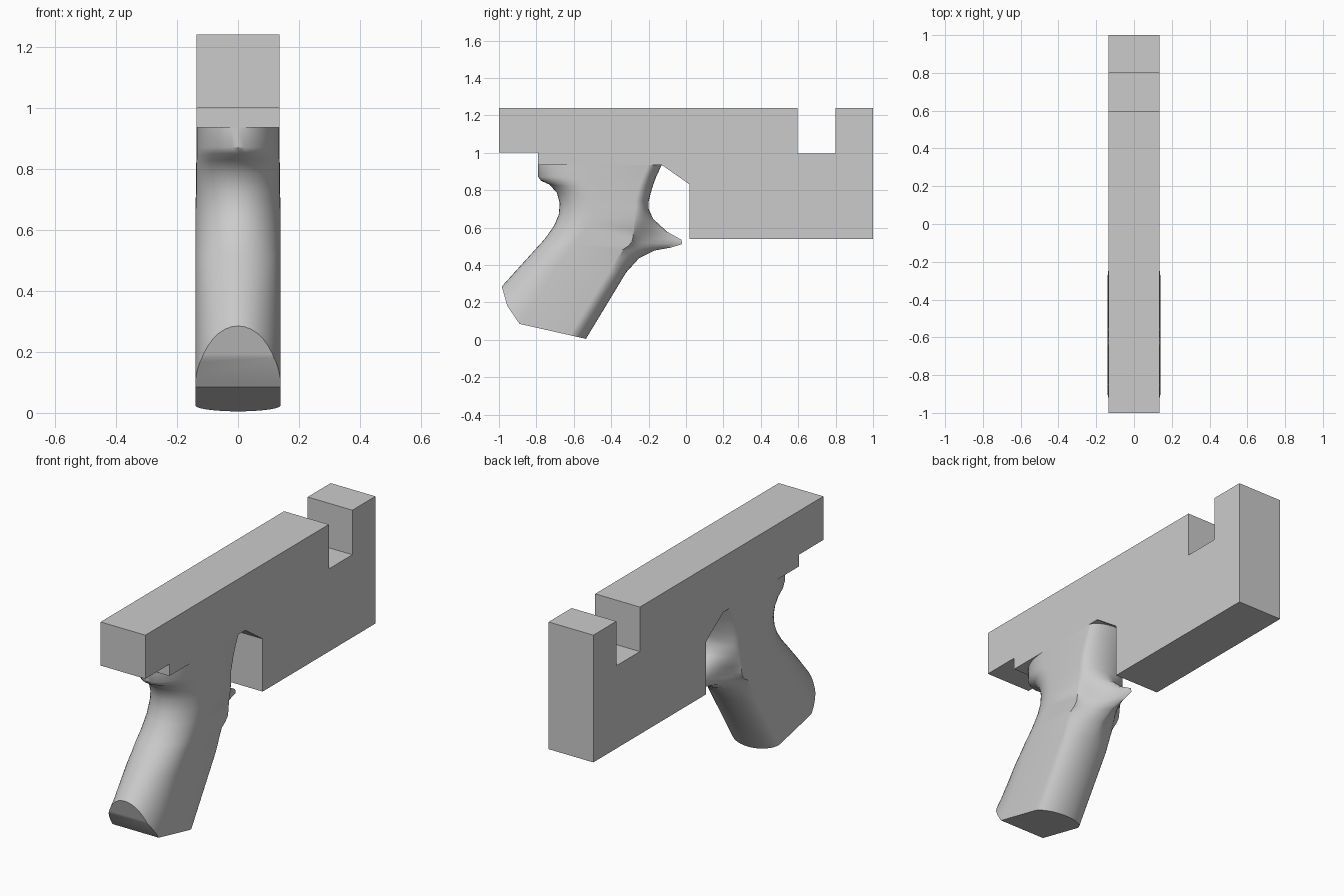
import bpy, bmesh, math
from mathutils import Vector

if "Cube" in bpy.data.objects:
    bpy.data.objects.remove(bpy.data.objects["Cube"])

grey = bpy.data.materials.new("light grey")
grey.diffuse_color = (0.6, 0.6, 0.6, 1)
grey.use_nodes = True
grey.node_tree.nodes["Principled BSDF"].inputs["Base Color"].default_value = grey.diffuse_color


def finish(bm, name):
    bmesh.ops.recalc_face_normals(bm, faces=bm.faces[:])
    mesh = bpy.data.meshes.new(name)
    bm.to_mesh(mesh)
    bm.free()
    mesh.materials.append(grey)
    ob = bpy.data.objects.new(name, mesh)
    bpy.context.collection.objects.link(ob)
    return ob


# Body: side profile (y, z) extruded across x
W = 0.136
profile = [(-1, 1.24), (0.595, 1.24), (0.595, 0.995), (0.80, 0.995), (0.80, 1.24),
           (1, 1.24), (1, 0.54), (0.02, 0.54), (0.02, 0.83), (-0.13, 0.935),
           (-0.79, 0.935), (-0.79, 1.0), (-1, 1.0)]
bm = bmesh.new()
face = bm.faces.new([bm.verts.new((-W, y, z)) for y, z in profile])
out = bmesh.ops.extrude_face_region(bm, geom=[face])
bmesh.ops.translate(bm, vec=(2 * W, 0, 0),
                    verts=[v for v in out["geom"] if isinstance(v, bmesh.types.BMVert)])
finish(bm, "body")

# Grip sections: back y, z, front y, z, back depth, front depth, front roundness, half width
rows = [
    (-0.79, 0.935, -0.13, 0.935, 0.23, 0.07, 2.0, 0.136),
    (-0.79, 0.87, -0.16, 0.87, 0.23, 0.07, 2.0, 0.136),
    (-0.775, 0.85, -0.175, 0.83, 0.22, 0.07, 2.0, 0.136),
    (-0.73, 0.83, -0.187, 0.79, 0.20, 0.07, 2.0, 0.137),
    (-0.69, 0.785, -0.20, 0.74, 0.18, 0.07, 2.0, 0.137),
    (-0.675, 0.73, -0.20, 0.70, 0.18, 0.07, 2.0, 0.138),
    (-0.68, 0.67, -0.175, 0.645, 0.18, 0.10, 1.6, 0.14),
    (-0.705, 0.61, -0.10, 0.577, 0.18, 0.18, 1.0, 0.14),
    (-0.74, 0.56, -0.025, 0.535, 0.18, 0.26, 0.7, 0.14),
    (-0.755, 0.54, -0.02, 0.512, 0.18, 0.27, 0.7, 0.14),
    (-0.775, 0.517, -0.08, 0.493, 0.18, 0.23, 0.8, 0.14),
    (-0.80, 0.49, -0.17, 0.477, 0.18, 0.17, 1.1, 0.14),
    (-0.84, 0.445, -0.25, 0.437, 0.19, 0.12, 1.5, 0.14),
    (-0.89, 0.39, -0.32, 0.36, 0.19, 0.09, 2.0, 0.14),
    (-0.985, 0.285, -0.535, 0.005, 0.20, 0.085, 2.0, 0.14),
    (-1.185, 0.06, -0.69, -0.25, 0.20, 0.085, 2.0, 0.14),
]
N = 10


def section(r):
    """Closed ring: rounded back, straight sides, rounded or pointed front."""
    back, front = Vector((0, r[0], r[1])), Vector((0, r[2], r[3]))
    d = (front - back).normalized()
    sb, sf = back + d * r[4], front - d * r[5]
    half = []
    for i in range(N + 1):
        a = math.pi / 2 * i / N
        half.append((r[7] * math.sin(a), sb - d * r[4] * math.cos(a)))
    for i in range(N + 1):
        a = math.pi / 2 * (N - i) / N
        c, s = max(math.cos(a), 0), max(math.sin(a), 0)
        half.append((r[7] * s ** (2 / r[6]), sf + d * r[5] * c ** (2 / r[6])))
    right = [p + Vector((x, 0, 0)) for x, p in half]
    left = [p - Vector((x, 0, 0)) for x, p in half[-2:0:-1]]
    return right + left


bm = bmesh.new()
rings = [[bm.verts.new(p) for p in section(r)] for r in rows]
for a, b in zip(rings, rings[1:]):
    n = len(a)
    for i in range(n):
        j = (i + 1) % n
        bm.faces.new((a[i], a[j], b[j], b[i]))
bm.faces.new(rings[0])
bm.faces.new(rings[-1])

# Slice the butt of the grip with planes through pairs of (y, z) points
cuts = [((-0.89, 0.085), (-0.535, 0.005)),
        ((-0.955, 0.18), (-0.89, 0.085)),
        ((-0.985, 0.285), (-0.955, 0.18))]
for (y0, z0), (y1, z1) in cuts:
    normal = Vector((0, z1 - z0, y0 - y1))  # points down and backwards
    res = bmesh.ops.bisect_plane(bm, geom=bm.verts[:] + bm.edges[:] + bm.faces[:], dist=1e-5,
                                 plane_co=(0, y0, z0), plane_no=normal, clear_outer=True)
    edges = [e for e in bm.edges if e.is_boundary]
    bmesh.ops.holes_fill(bm, edges=edges, sides=0)
grip = finish(bm, "grip")
bpy.context.view_layer.objects.active = grip
grip.select_set(True)
bpy.ops.object.shade_smooth_by_angle(angle=math.radians(35))
